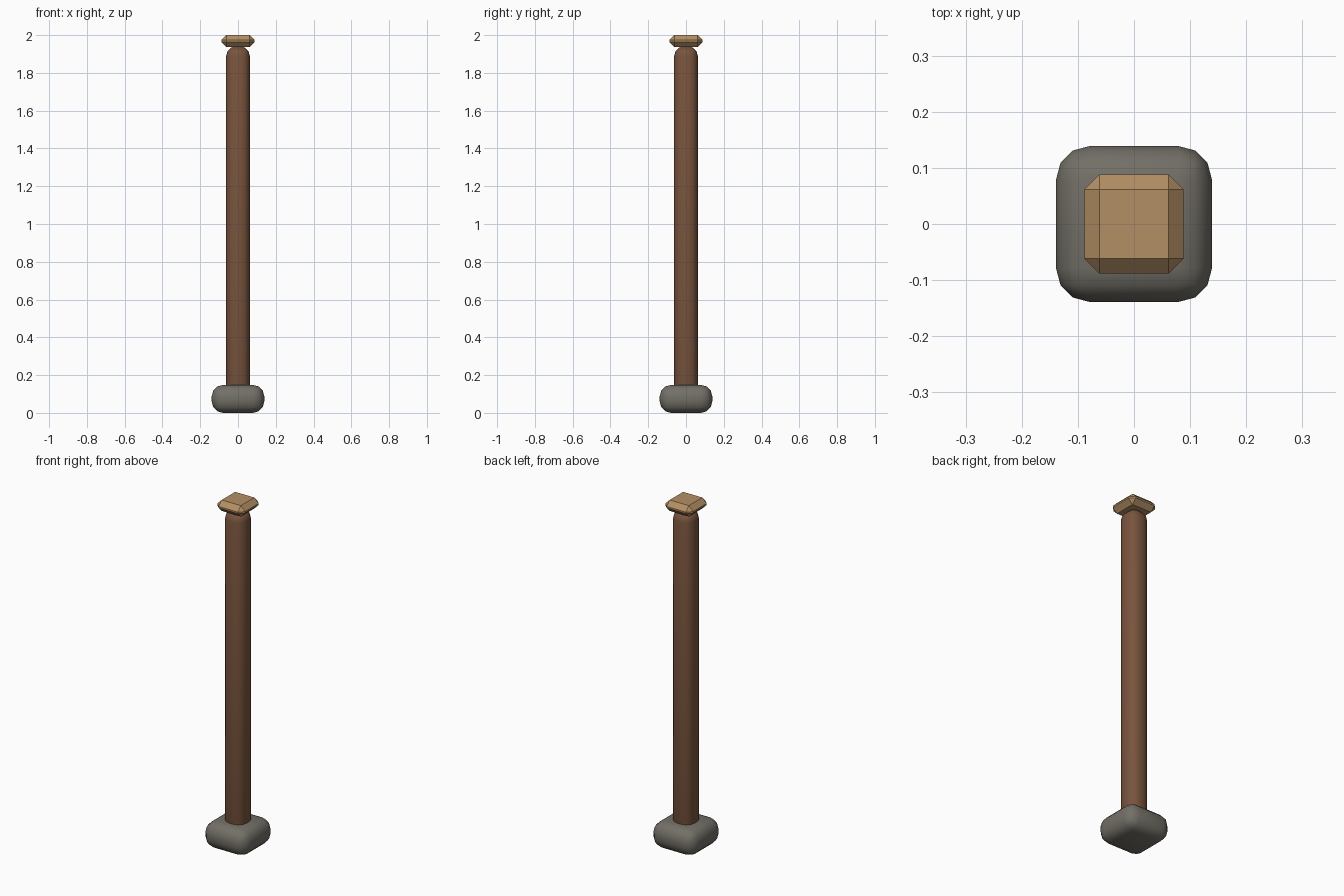
import bpy
import math

default = bpy.data.objects.get("Cube")
if default:
    bpy.data.objects.remove(default, do_unlink=True)


def make_material(name, rgb):
    mat = bpy.data.materials.new(name)
    mat.use_nodes = True
    colour = (*rgb, 1.0)
    mat.diffuse_color = colour
    mat.node_tree.nodes["Principled BSDF"].inputs["Base Color"].default_value = colour
    return mat


def bevelled_block(name, width, bottom, top, bevel, segments, mat, smooth):
    """Square block centred on the axis, with every edge bevelled."""
    bpy.ops.mesh.primitive_cube_add(size=1, location=(0, 0, (bottom + top) / 2))
    obj = bpy.context.object
    obj.name = name
    obj.scale = (width, width, top - bottom)
    bpy.ops.object.transform_apply(location=False, rotation=False, scale=True)
    mod = obj.modifiers.new("edge_bevel", 'BEVEL')
    mod.width = bevel
    mod.segments = segments
    mod.limit_method = 'NONE'
    bpy.ops.object.modifier_apply(modifier=mod.name)
    obj.data.materials.append(mat)
    if smooth:
        bpy.ops.object.shade_smooth_by_angle(angle=math.radians(35))
    return obj


stone = make_material("grey_stone", (0.17, 0.16, 0.135))
dark_wood = make_material("dark_wood", (0.19, 0.088, 0.047))
light_wood = make_material("light_wood", (0.45, 0.275, 0.13))

# Rounded stone footing
bevelled_block("stone_base", 0.278, 0.0, 0.148, 0.06, 3, stone, True)
# Tall rounded post, sunk into the footing
bevelled_block("post", 0.125, 0.04, 1.94, 0.05, 3, dark_wood, True)
# Chamfered cap on the post
bevelled_block("cap", 0.177, 1.937, 2.0, 0.027, 1, light_wood, False)
